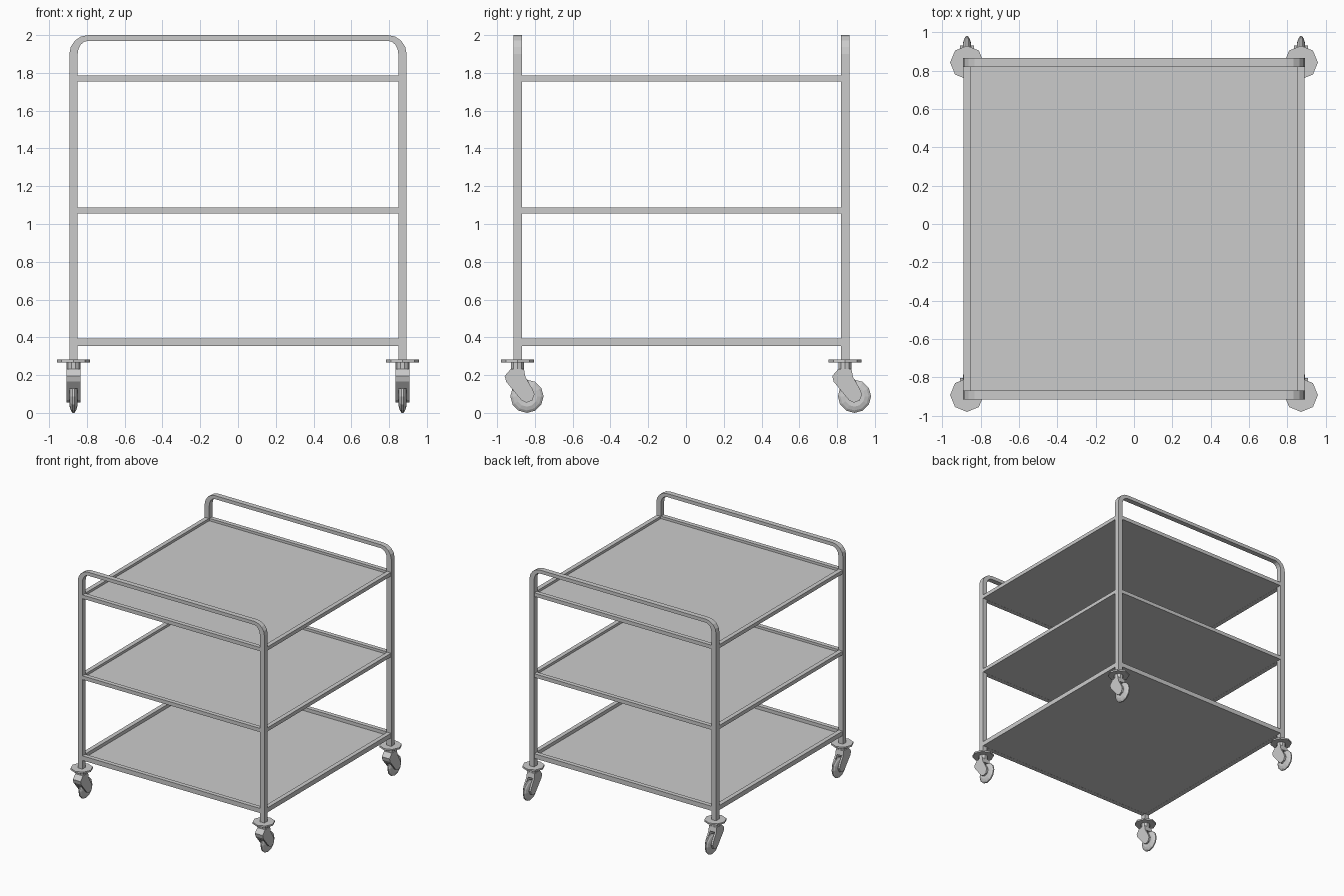
import bpy, bmesh, math
from mathutils import Vector

if "Cube" in bpy.data.objects:
    bpy.data.objects.remove(bpy.data.objects["Cube"])

LEG_X, FRONT_Y, BACK_Y = 0.871, -0.892, 0.842
TUBE = 0.045
MID_Y = (FRONT_Y + BACK_Y) / 2
SPAN_Y = BACK_Y - FRONT_Y


def finish(name, bm):
    bmesh.ops.recalc_face_normals(bm, faces=bm.faces)
    me = bpy.data.meshes.new(name)
    bm.to_mesh(me)
    bm.free()
    ob = bpy.data.objects.new(name, me)
    bpy.context.collection.objects.link(ob)
    return ob


def add_box(bm, c, s):
    vs = bmesh.ops.create_cube(bm, size=1)["verts"]
    for v in vs:
        v.co = Vector((v.co.x * s[0] + c[0], v.co.y * s[1] + c[1], v.co.z * s[2] + c[2]))


def add_loft(bm, rings, cap=True, closed=False):
    rows = [[bm.verts.new(p) for p in r] for r in rings]
    n = len(rows[0])
    pairs = list(zip(rows, rows[1:])) + ([(rows[-1], rows[0])] if closed else [])
    for a, b in pairs:
        for i in range(n):
            j = (i + 1) % n
            bm.faces.new((a[i], a[j], b[j], b[i]))
    if cap:
        bm.faces.new(rows[0])
        bm.faces.new(rows[-1])


def add_extruded(bm, outline, x0, x1, oy):
    add_loft(bm, [[(x, y + oy[1], z) for y, z in outline] for x in (x0 + oy[0], x1 + oy[0])])


def add_disc(bm, x, y, z0, z1, r, n):
    add_loft(bm, [[(x + r * math.cos(i * math.tau / n), y + r * math.sin(i * math.tau / n), z)
                   for i in range(n)] for z in (z0, z1)])


# Two bent square-tube hoops: outer and inner outline swept together
def hoop(name, y):
    xo, xi = LEG_X + TUBE / 2, LEG_X - TUBE / 2
    xo, xi = 0.893, 0.849
    outer, inner = [(xo, 0.28)], [(xi, 0.28)]
    for k in range(5):
        a = math.radians(22.5 * k)
        outer.append((xo - 0.1 + 0.1 * math.cos(a), 1.90 + 0.1 * math.sin(a)))
        inner.append((xi - 0.056 + 0.056 * math.cos(a), 1.90 + 0.07 * math.sin(a)))
    outer += [(-x, z) for x, z in reversed(outer)]
    inner += [(-x, z) for x, z in reversed(inner)]
    h = TUBE / 2
    bm = bmesh.new()
    add_loft(bm, [[(a[0], y - h, a[1]), (a[0], y + h, a[1]), (b[0], y + h, b[1]), (b[0], y - h, b[1])]
                  for a, b in zip(outer, inner)])
    finish(name, bm)


hoop("front_hoop", FRONT_Y)
hoop("back_hoop", BACK_Y)

# Shelves: rail frame with a thin panel set near the bottom
for name, z0, z1 in (("bottom", 0.355, 0.395), ("middle", 1.055, 1.087), ("top", 1.755, 1.787)):
    zc, h = (z0 + z1) / 2, z1 - z0
    bm = bmesh.new()
    for y in (FRONT_Y, BACK_Y):
        add_box(bm, (0, y, zc), (2 * LEG_X - 0.04, 0.038, h))
    for x in (-LEG_X, LEG_X):
        add_box(bm, (x, MID_Y, zc), (0.038, SPAN_Y - 0.04, h))
    finish(name + "_shelf_rails", bm)
    bm = bmesh.new()
    add_box(bm, (0, MID_Y, z0 + 0.006), (2 * LEG_X + 0.034, SPAN_Y + 0.034, 0.010))
    finish(name + "_shelf_panel", bm)

# Casters
FORK = [(-0.036, 0.232), (-0.068, 0.195), (-0.060, 0.165), (0.020, 0.068), (0.046, 0.054),
        (0.078, 0.066), (0.090, 0.098), (0.078, 0.128), (0.042, 0.190), (0.034, 0.232)]
CROWN = [(-0.036, 0.232), (-0.068, 0.195), (-0.060, 0.165), (-0.030, 0.129),
         (-0.020, 0.150), (0.010, 0.185), (0.042, 0.190), (0.034, 0.232)]
TYRE = [(0.018, 0.03), (0.020, 0.055), (0.014, 0.075), (0.005, 0.088),
        (-0.005, 0.088), (-0.014, 0.075), (-0.020, 0.055), (-0.018, 0.03)]

for yn, ly in (("front", FRONT_Y), ("back", BACK_Y)):
    for xn, lx in (("left", -LEG_X), ("right", LEG_X)):
        tag = f"{yn}_{xn}"
        # Mounting plate and swivel stem
        bm = bmesh.new()
        add_disc(bm, lx, ly, 0.268, 0.282, 0.088, 8)
        add_disc(bm, lx, ly, 0.222, 0.270, 0.037, 10)
        finish(tag + "_caster_plate", bm)
        # Fork: two cheeks joined by a crown
        bm = bmesh.new()
        for s in (-1, 1):
            add_extruded(bm, FORK, s * 0.022, s * 0.037, (lx, ly))
        add_extruded(bm, CROWN, -0.023, 0.023, (lx, ly))
        finish(tag + "_caster_fork", bm)
        # Wheel with tapered tread, and axle
        bm = bmesh.new()
        cy, cz, n = ly + 0.05, 0.088, 12
        add_loft(bm, [[(lx + w, cy + r * math.cos(i * math.tau / n), cz + r * math.sin(i * math.tau / n))
                       for i in range(n)] for w, r in TYRE])
        add_loft(bm, [[(lx + w, cy + 0.012 * math.cos(i * math.tau / 8), cz + 0.012 * math.sin(i * math.tau / 8))
                       for i in range(8)] for w in (-0.037, 0.037)])
        finish(tag + "_caster_wheel", bm)
